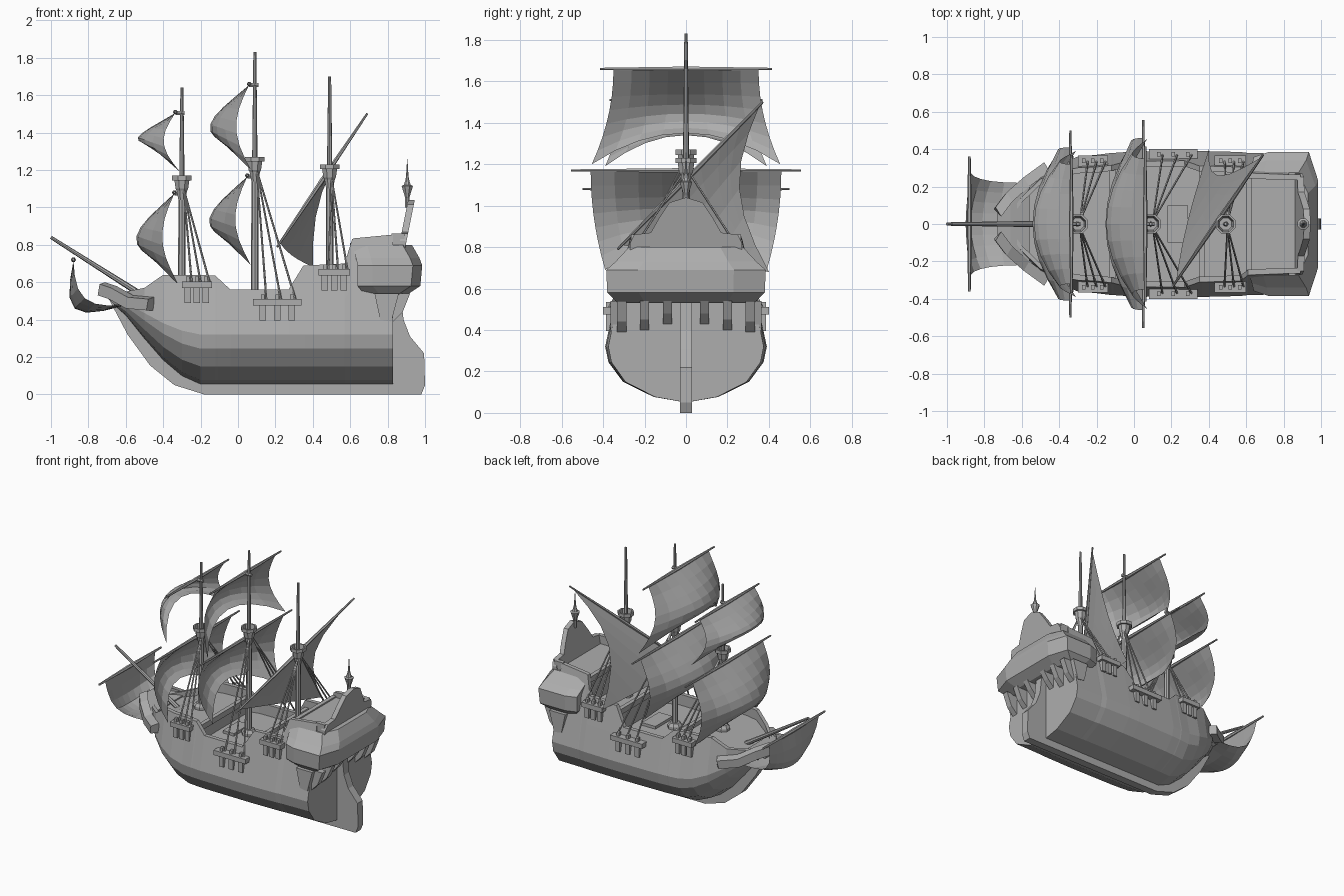
import bpy, bmesh
from math import sin, cos, pi
from mathutils import Vector

if "Cube" in bpy.data.objects:
    bpy.data.objects.remove(bpy.data.objects["Cube"])

GREY = (0.42, 0.42, 0.42, 1)
mat = bpy.data.materials.new("plain grey")
mat.use_nodes = True
mat.diffuse_color = GREY
mat.node_tree.nodes["Principled BSDF"].inputs["Base Color"].default_value = GREY


def make(name, verts, faces, solid=True):
    me = bpy.data.meshes.new(name)
    me.from_pydata([tuple(v) for v in verts], [], faces)
    if solid:
        bm = bmesh.new()
        bm.from_mesh(me)
        bmesh.ops.recalc_face_normals(bm, faces=bm.faces)
        bm.to_mesh(me)
        bm.free()
    me.materials.append(mat)
    ob = bpy.data.objects.new(name, me)
    bpy.context.collection.objects.link(ob)
    return ob


def loft(name, rings):
    n = len(rings[0])
    verts = [v for r in rings for v in r]
    faces = [(i * n + j, i * n + (j + 1) % n, (i + 1) * n + (j + 1) % n, (i + 1) * n + j)
             for i in range(len(rings) - 1) for j in range(n)]
    faces += [tuple(range(n)), tuple(range(len(verts) - n, len(verts)))]
    return make(name, verts, faces)


def box(name, x0, x1, y0, y1, z0, z1):
    return loft(name, [[(x0, y0, z), (x1, y0, z), (x1, y1, z), (x0, y1, z)] for z in (z0, z1)])


def spar(name, p, q, r1, r2, n=8):
    p, q = Vector(p), Vector(q)
    rot = (q - p).to_track_quat('Z', 'Y')
    return loft(name, [[c + rot @ Vector((r * cos(2 * pi * k / n), r * sin(2 * pi * k / n), 0))
                        for k in range(n)] for c, r in ((p, r1), (q, r2))])


def turned(name, x, profile, n=8):
    return loft(name, [[(x + r * cos(2 * pi * (k + .5) / n), r * sin(2 * pi * (k + .5) / n), z)
                        for k in range(n)] for r, z in profile])


def plate(name, outline, t):
    return loft(name, [[(x, y, z) for x, z in outline] for y in (-t, t)])


def grid(name, f, nu, nv):
    verts = [f(i / nu, j / nv) for j in range(nv + 1) for i in range(nu + 1)]
    w = nu + 1
    faces = [(j * w + i, j * w + i + 1, j * w + w + i + 1, j * w + w + i)
             for j in range(nv) for i in range(nu)]
    return make(name, verts, faces, False)


# Hull: x, half breadth, bottom, rail height, deck height
stations = [(-.67, .05, .48, .55, .52), (-.6, .15, .42, .55, .52), (-.5, .26, .295, .57, .52),
            (-.4, .325, .18, .64, .57), (-.3, .36, .095, .64, .57), (-.2, .37, .05, .64, .57),
            (-.12, .38, .05, .635, .57), (-.11, .38, .05, .625, .48), (-.04, .385, .05, .56, .48),
            (.27, .39, .05, .56, .48), (.35, .39, .05, .69, .48), (.36, .39, .05, .69, .61),
            (.57, .385, .05, .7, .61), (.61, .38, .05, .83, .61), (.62, .38, .05, .835, .78),
            (.83, .375, .05, .855, .78)]
rings = []
for x, b, zb, zt, zd in stations:
    d = (min(zt, .56) - zb) * .53
    m = zb + d
    half = [(b * f, zb + d * h) for f, h in ((0, 0), (.4, .1), (.78, .37), (.96, .72), (1, 1))]
    half += [(b * (1 - .55 * (z - m)), z) for z in ((m + zt) / 2, zt)]
    inner = max(half[-1][0] - .03, .005)
    half += [(inner, zt), (inner, zd), (0, zd)]
    rings.append([(x, y, z) for y, z in half] + [(x, -y, z) for y, z in half[-2:0:-1]])
loft("hull", rings)

# Keel, stem and rudder
plate("keel", [(-.7, .53), (-.68, .49), (-.59, .32), (-.47, .155), (-.34, .05), (-.18, 0), (.84, 0),
               (.84, .06), (-.18, .07), (-.34, .15), (-.46, .28), (-.58, .43), (-.62, .53)], .03)
plate("rudder", [(.82, 0), (.98, 0), (1, .05), (.995, .22), (.92, .31), (.885, .4), (.87, .54),
                 (.82, .54)], .03)

# Beakhead platform and rails round the bow
loft("beakhead", [[(x, y, z), (x, -y, z), (x, -y * .8, z - h), (x, y * .8, z - h)]
                  for x, y, z, h in ((-.73, .07, .575, .03), (-.66, .13, .56, .08), (-.56, .2, .53, .06))])
for s in (1, -1):
    path = [(-.73, .06, .57), (-.67, .14, .55), (-.58, .22, .5), (-.47, .3, .49)]
    loft("bow_rail", [[(x - .02, s * (y + .02), z - .04), (x - .01, s * (y + .03), z + .02),
                       (x + .02, s * (y - .02), z + .03), (x + .02, s * (y - .02), z - .04)]
                      for x, y, z in path])

# Stern gallery wrapped round the back
rings = []
for z, x0, x1, y in ((.53, .68, .9, .33), (.58, .64, .975, .38), (.69, .64, .985, .385),
                     (.73, .63, .97, .34), (.8, .61, .93, .275)):
    half = [(x0, y * .93), (x0 + .08, y), (x1 - .05, y), (x1, y * .6)]
    rings.append([(a, b, z) for a, b in half] + [(a, -b, z) for a, b in half[::-1]])
loft("stern_gallery", rings)

# Crested stern panel
crest = [(.27, .76), (.27, .82), (.25, .86), (.17, .87), (.13, .94), (.08, 1.015), (0, 1.04)]
crest += [(-y, z) for y, z in crest[-2::-1]]
loft("stern_panel", [[(.87 + dx + (z - .84) * .2, y, z) for y, z in crest] for dx in (0, .035)])

# Poop rails, brackets under the gallery
for s in (1, -1):
    box("poop_rail", .82, .89, s * .235, s * .265, .78, .86)
    for y, low in ((.09, .43), (.2, .4), (.31, .39)):
        ob = plate("stern_bracket", [(.8, low), (.83, low), (.88, low + .05), (.92, .54), (.8, .54)], .022)
        ob.location.y = s * y
    ob = plate("side_bracket", [(.76, .4), (.82, .39), (.86, .54), (.73, .54)], .03)
    ob.location.y = s * .335

# Stern lantern
turned("stern_lantern", .905, [(.012, 1.0), (.012, 1.05), (.018, 1.07), (.033, 1.115), (.02, 1.12),
                               (.01, 1.15), (.007, 1.17), (.001, 1.26)])

# Masts with lookout tops, channels and shrouds
masts = [("fore", -.3, .56, 1.64, 1.1, (-.3, -.14), .57, .335),
         ("main", .09, .47, 1.83, 1.2, (.08, .34), .475, .37),
         ("mizzen", .49, .6, 1.7, 1.16, (.43, .6), .635, .335)]
for name, x, foot, tip, nest, (c0, c1), cz, cy in masts:
    spar(name + "_mast", (x, 0, foot), (x, 0, nest), .021, .018)
    spar(name + "_topmast", (x, 0, nest), (x, 0, tip), .015, .008)
    turned(name + "_mast_collar", x, [(.05, foot), (.05, foot + .03), (.035, foot + .05)])
    turned(name + "_lookout", x, [(.02, nest - .06), (.03, nest - .01), (.036, nest), (.043, nest + .045),
                                  (.056, nest + .045), (.056, nest + .07), (.045, nest + .07),
                                  (.035, nest + .01)])
    for s in (1, -1):
        box(name + "_channel", c0, c1, s * (cy - .04), s * (cy + .03), cz, cz + .035)
        for k in range(3):
            tx = c0 + (c1 - c0) * (.2 + .3 * k)
            box(name + "_chain_plate", tx - .017, tx + .017, s * (cy - .04), s * (cy + .015), cz - .08, cz)
            box(name + "_deadeye", tx - .01, tx + .01, s * (cy - .01), s * (cy + .015), cz + .035, cz + .06)
            spar(name + "_shroud", (tx + .02, s * cy, cz + .03), (x + .01, s * .015, nest), .006, .005, 5)

# Bowsprit
spar("bowsprit", (-.44, 0, .485), (-1, 0, .84), .018, .009)


def square_sail(name, top, bottom, w0, w1, yard, depth=.16, lift=.15):
    (x0, z0), (x1, z1) = top, bottom

    def surface(u, v):
        u = u * 2 - 1
        c = 1 - u * u
        return (x0 + (x1 - x0) * v - .075 * sin(pi * v) - depth * c * sin(.6 * pi * v),
                u * (w0 + (w1 - w0) * v * v),
                z0 + (z1 - z0) * v + lift * c * v * v)
    grid(name + "_sail", surface, 8, 7)
    for s in (1, -1):
        spar(name + "_yard", (x0, 0, z0 + .005), (x0, s * yard, z0 + .005), .013, .006, 6)
    spar(name + "_yard_tie", (x0, 0, z0), (x0 + .05, 0, z0), .012, .012, 6)


square_sail("fore_top", (-.335, 1.505), (-.31, 1.19), .32, .39, .37)
square_sail("fore_course", (-.34, 1.075), (-.32, .59), .41, .36, .5)
square_sail("main_top", (.06, 1.655), (.07, 1.2), .35, .455, .415)
square_sail("main_course", (.05, 1.165), (.07, .69), .46, .39, .555)


# Sail and yard under the bowsprit
def sprit_surface(u, v):
    u = u * 2 - 1
    belly = sin(pi * v) * (.1 + .07 * (1 - u * u))
    return (-.88 + .27 * v - belly * .75, u * (.29 - .07 * sin(pi * v / 2)), .715 - .24 * v - belly * .8)


grid("sprit_sail", sprit_surface, 8, 6)
for s in (1, -1):
    spar("sprit_yard", (-.88, 0, .72), (-.88, s * .36, .72), .014, .007, 6)

# Slanting three-cornered sail on the mizzen
tack, peak, clew = Vector((.21, -.33, .79)), Vector((.69, .37, 1.5)), Vector((.4, .4, .68))
mid = (tack + peak) / 2
for end in (tack, peak):
    spar("lateen_yard", mid, end, .013, .006, 6)
grid("lateen_sail", lambda s, t: (tack + (peak - tack) * (.03 + .95 * s)).lerp(clew, t)
     + Vector((-.09, -.12, 0)) * sin(pi * t) * (.3 + .7 * s), 7, 6)

# Deck fittings
box("main_hatch", -.06, .03, -.09, .09, .47, .5)
box("aft_hatch", .18, .29, -.1, .1, .47, .5)
box("fore_beam", -.13, -.1, -.29, .29, .56, .6)
box("quarter_beam", .35, .38, -.28, .28, .6, .64)
box("poop_beam", .6, .63, -.25, .25, .77, .81)
